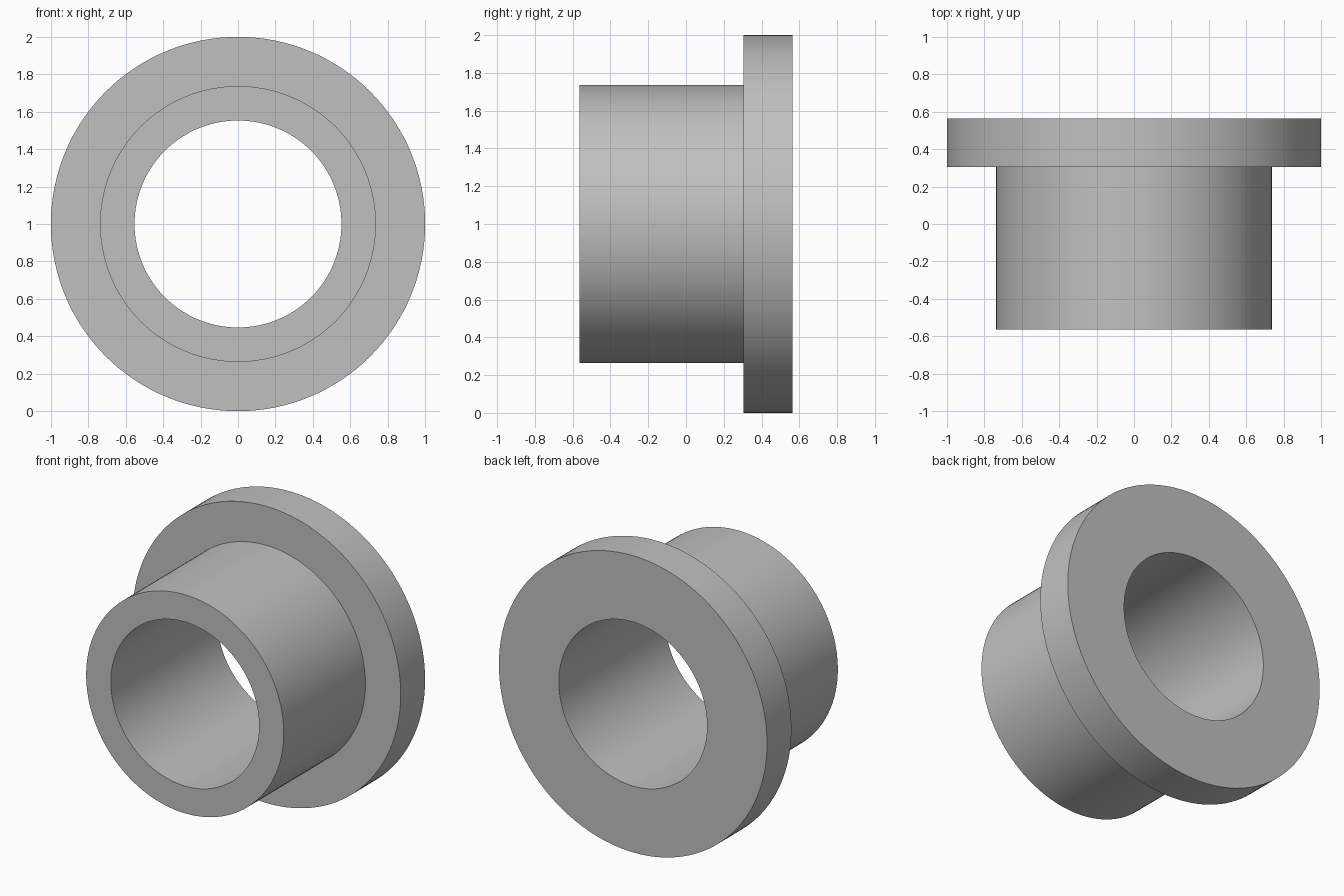
import bpy, bmesh
from math import sin, cos, tau, radians

default = bpy.data.objects.get("Cube")
if default:
    bpy.data.objects.remove(default, do_unlink=True)

SIDES = 128
BORE, SLEEVE, FLANGE = 0.553, 0.737, 1.0
FRONT, STEP, BACK = -0.565, 0.305, 0.565

# Plain grey material
grey = bpy.data.materials.new("plain_grey")
grey.use_nodes = True
color = (0.53, 0.53, 0.53, 1)
grey.diffuse_color = color
grey.node_tree.nodes["Principled BSDF"].inputs["Base Color"].default_value = color

# Closed cross-section (radius, y), turned around the y axis
profile = [(BORE, FRONT), (SLEEVE, FRONT), (SLEEVE, STEP),
           (FLANGE, STEP), (FLANGE, BACK), (BORE, BACK)]

bm = bmesh.new()
rings = [[bm.verts.new((r * cos(tau * i / SIDES), y, 1 + r * sin(tau * i / SIDES)))
          for i in range(SIDES)] for r, y in profile]
for k, ring in enumerate(rings):
    following = rings[(k + 1) % len(rings)]
    for i in range(SIDES):
        j = (i + 1) % SIDES
        bm.faces.new((ring[i], ring[j], following[j], following[i]))
bmesh.ops.recalc_face_normals(bm, faces=bm.faces)

# Sleeve, flange and bore as one solid
mesh = bpy.data.meshes.new("flanged_bushing")
bm.to_mesh(mesh)
bm.free()
mesh.materials.append(grey)
bushing = bpy.data.objects.new("flanged_bushing", mesh)
bpy.context.collection.objects.link(bushing)

# Smooth round walls, crisp rims
bpy.ops.object.select_all(action="DESELECT")
bushing.select_set(True)
bpy.context.view_layer.objects.active = bushing
bpy.ops.object.shade_smooth_by_angle(angle=radians(30))
